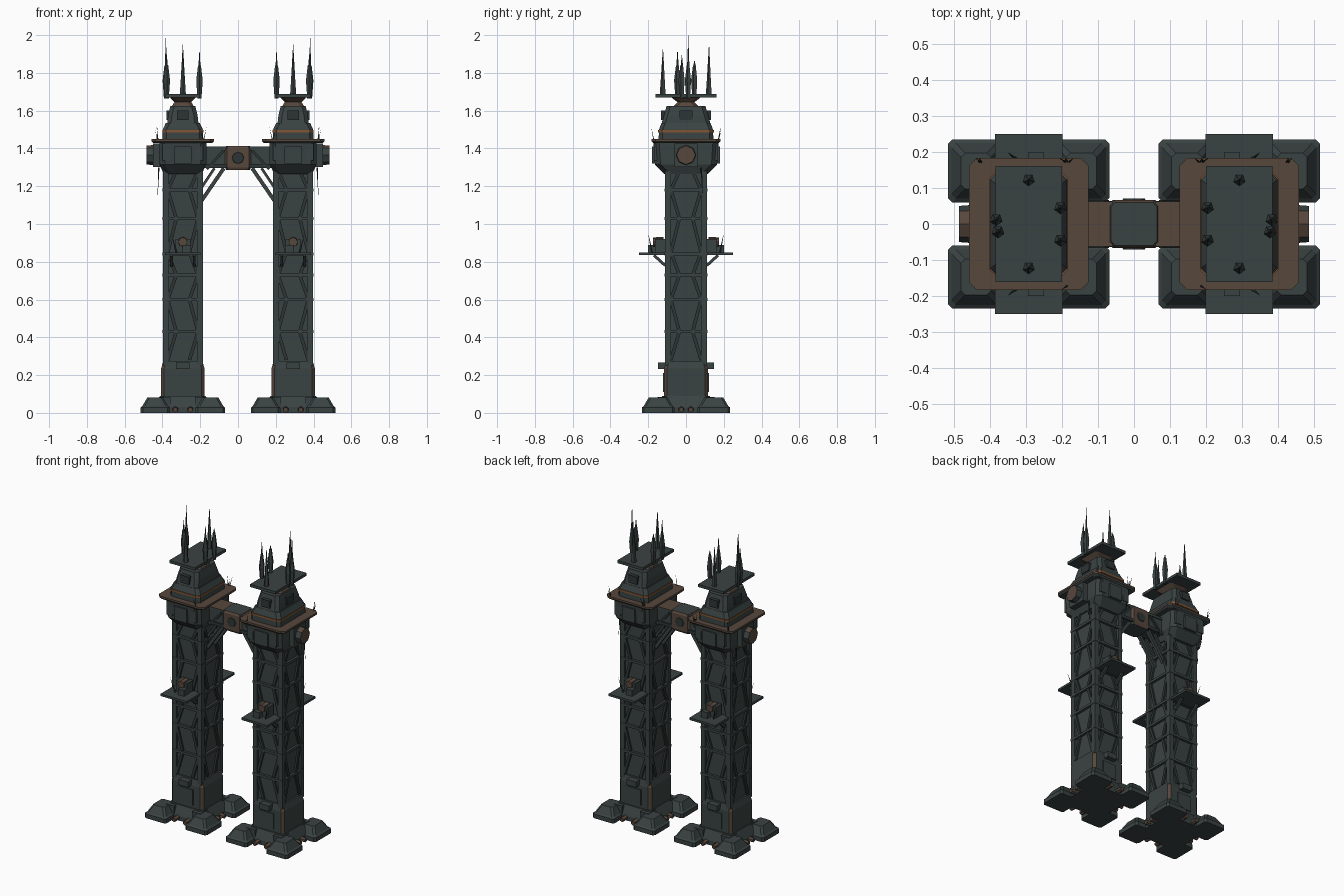
import bpy, bmesh, math, random
from mathutils import Matrix, Vector

if "Cube" in bpy.data.objects:
    bpy.data.objects.remove(bpy.data.objects["Cube"])
random.seed(4)
C = 0.292  # tower centre line


def material(name, r, g, b):
    m = bpy.data.materials.new(name)
    m.diffuse_color = (r, g, b, 1)
    m.use_nodes = True
    bsdf = m.node_tree.nodes["Principled BSDF"]
    bsdf.inputs["Base Color"].default_value = (r, g, b, 1)
    bsdf.inputs["Roughness"].default_value = 0.8
    return m


IRON = material("dark iron", 0.042, 0.055, 0.054)
SOOT = material("sooty iron", 0.027, 0.035, 0.035)
RUST = material("brown rust", 0.095, 0.063, 0.046)
ORANGE = material("orange rust", 0.22, 0.09, 0.035)


def finish(name, bm, mats, mirror="x", rule=None):
    """Turn the bmesh into an object, mirrored about the world axes."""
    bmesh.ops.recalc_face_normals(bm, faces=bm.faces)
    if rule:
        for f in bm.faces:
            f.material_index = rule(f)
    me = bpy.data.meshes.new(name)
    bm.to_mesh(me)
    bm.free()
    for m in mats:
        me.materials.append(m)
    ob = bpy.data.objects.new(name, me)
    bpy.context.collection.objects.link(ob)
    if mirror:
        mod = ob.modifiers.new("mirror", 'MIRROR')
        mod.use_axis = ("x" in mirror, "y" in mirror, False)
        mod.use_mirror_merge = False
    return ob


def add_box(bm, x, y, z, hx, hy, hz):
    mat = Matrix.Translation((x, y, z)) @ Matrix.Diagonal((2 * hx, 2 * hy, 2 * hz, 1))
    bmesh.ops.create_cube(bm, size=1, matrix=mat)


def add_beam(bm, a, b, w, d):
    a, b = Vector(a), Vector(b)
    rot = (b - a).to_track_quat('Z', 'Y').to_matrix().to_4x4()
    mat = Matrix.Translation((a + b) / 2) @ rot @ Matrix.Diagonal((w, d, (b - a).length, 1))
    bmesh.ops.create_cube(bm, size=1, matrix=mat)


def add_cone(bm, a, b, r1, r2, n=6):
    a, b = Vector(a), Vector(b)
    rot = (b - a).to_track_quat('Z', 'Y').to_matrix().to_4x4()
    bmesh.ops.create_cone(bm, cap_ends=True, segments=n, radius1=r1, radius2=r2,
                          depth=(b - a).length, matrix=Matrix.Translation((a + b) / 2) @ rot)


def add_loft(bm, rings, x=C, y=0.0, c=0.02):
    """Stack chamfered rectangles given as (z, half x, half y)."""
    prev = first = None
    for z, hx, hy in rings:
        pts = [(hx, c - hy), (hx, hy - c), (hx - c, hy), (c - hx, hy),
               (-hx, hy - c), (-hx, c - hy), (c - hx, -hy), (hx - c, -hy)]
        ring = [bm.verts.new((x + px, y + py, z)) for px, py in pts]
        if prev:
            for i in range(8):
                j = (i + 1) % 8
                bm.faces.new((prev[i], prev[j], ring[j], ring[i]))
        first = first or ring
        prev = ring
    bm.faces.new(first)
    bm.faces.new(prev)


def loft(name, rings, mats, rule=None, mirror="x", **kw):
    bm = bmesh.new()
    add_loft(bm, rings, **kw)
    return finish(name, bm, mats, mirror, rule)


# Foundations: cross plate and four sloped feet
loft("foundation_plate", [(0, 0.15, 0.15), (0.03, 0.15, 0.15), (0.09, 0.12, 0.125)], [IRON])
bm = bmesh.new()
for sx in (-1, 1):
    fx = C + sx * 0.146
    add_loft(bm, [(0, 0.078, 0.087), (0.028, 0.078, 0.087), (0.036, 0.068, 0.077),
                  (0.082, 0.042, 0.05)], x=fx, y=0.147, c=0.012)
    add_box(bm, C + sx * 0.095, 0.11, 0.055, 0.03, 0.04, 0.03)
finish("corner_feet", bm, [IRON], "xy")
bm = bmesh.new()
for sx in (-1, 1):
    add_cone(bm, (C + sx * 0.04, 0.12, 0.02), (C + sx * 0.04, 0.19, 0.016), 0.018, 0.014)
    add_cone(bm, (C + sx * 0.12, 0.025, 0.02), (C + sx * 0.18, 0.025, 0.016), 0.018, 0.014)
finish("drain_pipes", bm, [RUST], "xy")

# Lower collar with rusted corners
loft("base_collar", [(0.07, 0.115, 0.116), (0.235, 0.115, 0.116), (0.275, 0.103, 0.106)],
     [IRON, RUST], lambda f: int(abs(f.normal.x) > 0.3 and abs(f.normal.y) > 0.3), c=0.016)
bm = bmesh.new()
add_box(bm, C, 0.128, 0.25, 0.035, 0.02, 0.018)
add_box(bm, C, 0.118, 0.16, 0.05, 0.004, 0.05)
finish("collar_brackets", bm, [IRON], "xy")

# Shaft: recessed core, corner posts, ring bars and leaning braces
bm = bmesh.new()
add_box(bm, C, 0, 0.78, 0.092, 0.097, 0.53)
finish("shaft_core", bm, [IRON])
bm = bmesh.new()
for sx in (-1, 1):
    add_box(bm, C + sx * 0.091, 0.096, 0.78, 0.015, 0.015, 0.53)
finish("corner_posts", bm, [IRON], "xy")
bm = bmesh.new()
for z in (0.43, 0.6, 0.73, 0.84, 1.03, 1.18):
    add_box(bm, C, 0, z, 0.108, 0.113, 0.008)
finish("ring_bars", bm, [IRON])
bm = bmesh.new()
levels = (0.28, 0.43, 0.6, 0.73, 0.85, 1.03, 1.18, 1.28)
for i, (lo, hi) in enumerate(zip(levels, levels[1:])):
    for s in (-1, 1):
        low, high = (0.08, 0.035) if (i + (s > 0)) % 2 else (0.035, 0.08)
        add_beam(bm, (C + s * low, 0.099, lo), (C + s * high, 0.099, hi), 0.018, 0.018)
        add_beam(bm, (C + s * 0.094, low, lo), (C + s * 0.094, high, hi), 0.018, 0.018)
finish("lattice_braces", bm, [SOOT], "xy")

# Mid-height balconies with machinery
bm = bmesh.new()
add_box(bm, C, 0.175, 0.842, 0.094, 0.074, 0.007)
add_beam(bm, (C - 0.06, 0.11, 0.78), (C - 0.06, 0.17, 0.835), 0.015, 0.015)
add_beam(bm, (C + 0.06, 0.11, 0.78), (C + 0.06, 0.17, 0.835), 0.015, 0.015)
finish("balcony", bm, [IRON], "xy")
bm = bmesh.new()
add_box(bm, C, 0.135, 0.885, 0.04, 0.03, 0.035)
add_box(bm, C - 0.02, 0.18, 0.868, 0.022, 0.02, 0.02)
add_cone(bm, (C + 0.035, 0.18, 0.85), (C + 0.06, 0.2, 0.95), 0.005, 0)
finish("balcony_machinery", bm, [IRON], "xy")
bm = bmesh.new()
add_cone(bm, (C, 0.12, 0.905), (C, 0.175, 0.905), 0.027, 0.024, 8)
finish("balcony_drum", bm, [RUST], "xy")

# Tower head with plates, hub and rim slab
loft("tower_head", [(1.265, 0.1, 0.115), (1.315, 0.124, 0.165), (1.43, 0.124, 0.172)],
     [IRON], c=0.03)
bm = bmesh.new()
add_box(bm, C, 0.168, 1.365, 0.046, 0.012, 0.045)
for s in (-1, 1):
    add_box(bm, C + s * 0.085, 0.15, 1.38, 0.022, 0.02, 0.045)
finish("head_plates", bm, [IRON], "xy")
bm = bmesh.new()
add_cone(bm, (0.41, 0, 1.365), (0.485, 0, 1.365), 0.056, 0.05, 8)
finish("side_hub", bm, [RUST, IRON], "x", lambda f: int(abs(f.normal.x) < 0.5 and f.normal.z < 0.5))
bm = bmesh.new()
add_box(bm, 0.43, 0, 1.365, 0.02, 0.062, 0.062)
finish("hub_mount", bm, [IRON])
loft("rim_slab", [(1.428, 0.155, 0.172), (1.438, 0.166, 0.183), (1.45, 0.166, 0.183)],
     [RUST, IRON], lambda f: int(f.normal.z < -0.2), c=0.022)

# Crown: sloped lower tier, block tier, neck and roof plate
loft("crown_lower", [(1.45, 0.108, 0.145), (1.5, 0.106, 0.143), (1.535, 0.09, 0.13)], [IRON])
loft("crown_band", [(1.485, 0.109, 0.147), (1.497, 0.109, 0.147)], [ORANGE])
loft("crown_upper", [(1.53, 0.083, 0.13), (1.575, 0.078, 0.117), (1.625, 0.066, 0.103)], [IRON])
bm = bmesh.new()
add_box(bm, C, 0.115, 1.575, 0.03, 0.018, 0.025)
add_box(bm, C + 0.075, 0, 1.575, 0.012, 0.035, 0.025)
finish("crown_vents", bm, [SOOT], "xy")
loft("neck", [(1.62, 0.06, 0.07), (1.645, 0.045, 0.045), (1.672, 0.07, 0.08)], [RUST])
bm = bmesh.new()
add_box(bm, C, 0, 1.68, 0.092, 0.161, 0.009)
finish("roof_plate", bm, [IRON])

# Roof spires: angular pods with needle tips
bm = bmesh.new()
spires = [(-0.088, 0.045, 1.87), (-0.088, -0.045, 1.93), (0.09, 0.012, 2.0),
          (0.085, -0.022, 1.9), (0, 0.122, 1.96), (0, -0.122, 1.94)]
for x, y, top in spires:
    x += C
    if abs(y) < 0.1:
        add_cone(bm, (x, y, 1.665), (x, y, 1.76), 0.011, 0.018, 5)
        add_cone(bm, (x, y, 1.76), (x, y, 1.84), 0.018, 0.008, 5)
        add_cone(bm, (x, y, 1.84), (x, y, top), 0.006, 0)
    else:
        add_cone(bm, (x, y, 1.685), (x, y, 1.76), 0.017, 0.012, 5)
        add_cone(bm, (x, y, 1.76), (x, y, top), 0.012, 0, 5)
finish("roof_spires", bm, [IRON])

# Thin broken wires around the rim
bm = bmesh.new()
for k in range(8):
    x = C + random.choice((-0.1, 0.15)) + random.uniform(-0.02, 0.02)
    y = random.choice((-0.17, 0.17))
    add_cone(bm, (x, y, 1.44), (x + random.uniform(-0.02, 0.03), y * 1.08,
             1.45 + random.uniform(0.03, 0.07)), 0.003, 0, 4)
add_cone(bm, (0.42, 0.08, 1.3), (0.425, 0.09, 1.15), 0.005, 0, 4)
finish("broken_wires", bm, [SOOT])

# Bridge between the towers
bm = bmesh.new()
add_box(bm, 0.12, 0, 1.35, 0.06, 0.056, 0.05)
add_box(bm, 0.12, 0, 1.401, 0.06, 0.062, 0.008)
finish("bridge_arm", bm, [IRON, RUST], "x", lambda f: int(f.normal.z > 0.5))
bm = bmesh.new()
add_beam(bm, (0.165, 0.058, 1.29), (0.075, 0.058, 1.39), 0.016, 0.014)
add_box(bm, 0.12, 0.056, 1.307, 0.06, 0.008, 0.01)
finish("bridge_braces", bm, [SOOT], "xy")
loft("bridge_centre", [(1.285, 0.062, 0.06), (1.3, 0.07, 0.067), (1.4, 0.07, 0.067),
                       (1.413, 0.064, 0.06)],
     [RUST, IRON], lambda f: int(abs(f.normal.z) > 0.5), mirror="", x=0, c=0.012)
bm = bmesh.new()
add_cone(bm, (0, 0.06, 1.35), (0, 0.071, 1.35), 0.034, 0.03, 8)
finish("bridge_boss", bm, [SOOT], "y")

# Diagonal struts under the bridge
bm = bmesh.new()
add_beam(bm, (0.195, 0.04, 1.12), (0.075, 0.04, 1.295), 0.02, 0.02)
add_beam(bm, (0.195, 0.04, 1.19), (0.125, 0.04, 1.295), 0.014, 0.014)
finish("bridge_struts", bm, [IRON], "xy")
